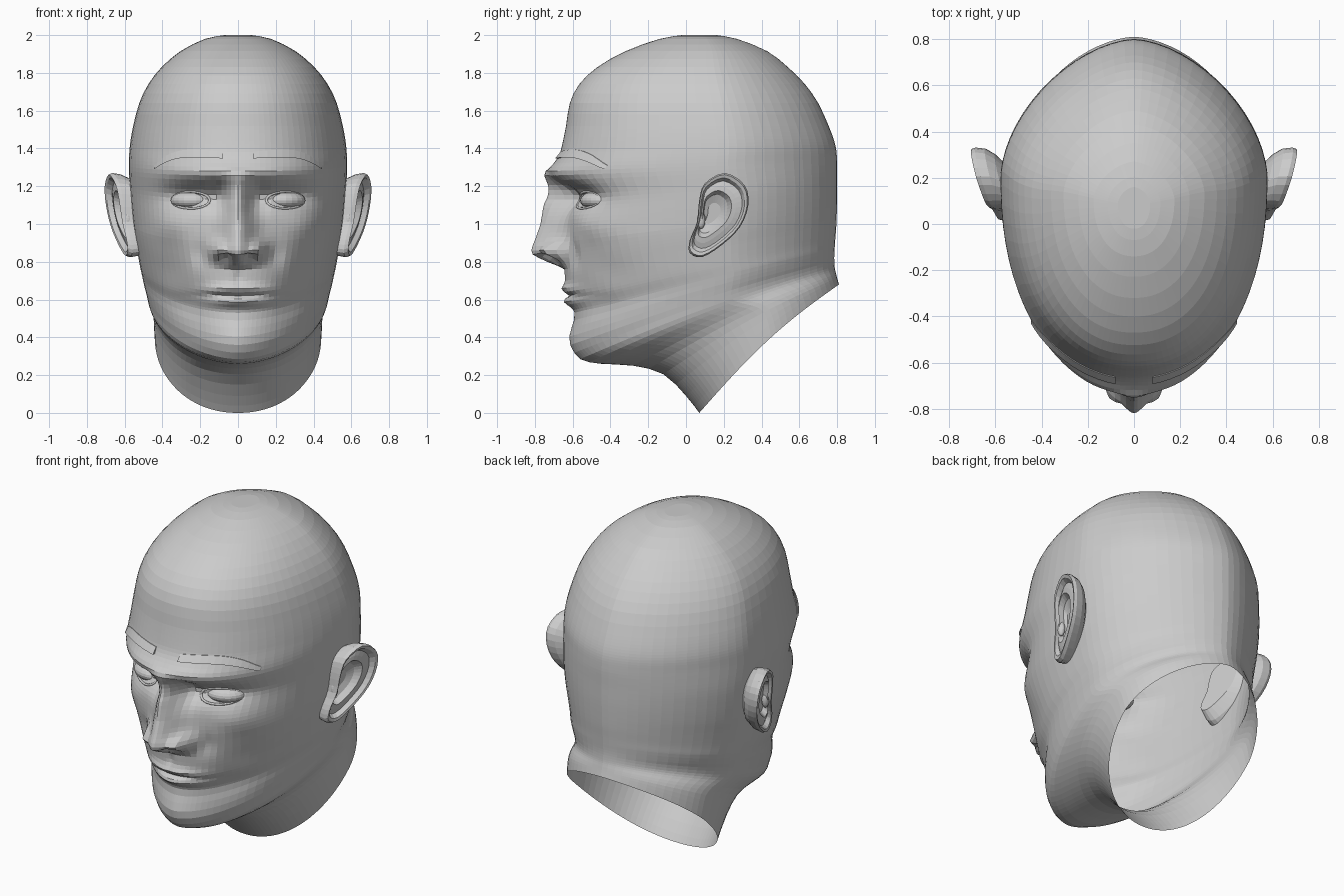
import bpy, bmesh, math
from mathutils import Vector
from mathutils.bvhtree import BVHTree

cube = bpy.data.objects.get("Cube")
if cube:
    bpy.data.objects.remove(cube, do_unlink=True)

clay = bpy.data.materials.new("clay_grey")
clay.use_nodes = True
clay.diffuse_color = (0.6, 0.6, 0.6, 1)
clay.node_tree.nodes["Principled BSDF"].inputs["Base Color"].default_value = (0.6, 0.6, 0.6, 1)


def bump(v, centre, spread):
    return math.exp(-((v - centre) / spread) ** 2)


def lerp_keys(keys, v):
    if v <= keys[0][0]:
        return keys[0][1]
    for (a, fa), (b, fb) in zip(keys, keys[1:]):
        if v <= b:
            return fa + (fb - fa) * (v - a) / (b - a)
    return keys[-1][1]


def spline(points, steps, closed=False):
    """Catmull-Rom resampling; steps(p, q) gives the cuts per span."""
    n = len(points)
    pick = lambda i: points[i % n] if closed else points[max(0, min(n - 1, i))]
    out = []
    for i in range(n if closed else n - 1):
        span = [pick(i + k) for k in (-1, 0, 1, 2)]
        count = steps(span[1], span[2])
        for k in range(count):
            t = k / count
            out.append([b + t * ((c - a) + t * ((2 * a - 5 * b + 4 * c - d) + t * (3 * b - a - 3 * c + d))) / 2
                        for a, b, c, d in zip(*span)])
    if not closed:
        out.append(list(points[-1]))
    return out


def loft(name, loops, cap_end=True):
    bm = bmesh.new()
    rings = [[bm.verts.new(p) for p in loop] for loop in loops]
    for a, b in zip(rings, rings[1:]):
        for i in range(len(a)):
            j = (i + 1) % len(a)
            bm.faces.new((a[i], a[j], b[j], b[i]))
    bm.faces.new(rings[0])
    if cap_end:
        bm.faces.new(rings[-1][::-1])
    bmesh.ops.recalc_face_normals(bm, faces=bm.faces)
    mesh = bpy.data.meshes.new(name)
    bm.to_mesh(mesh)
    bm.free()
    obj = bpy.data.objects.new(name, mesh)
    mesh.materials.append(clay)
    bpy.context.collection.objects.link(obj)
    return obj


def ellipsoid(name, place, radii, turn=0):
    bpy.ops.mesh.primitive_uv_sphere_add(segments=20, ring_count=12, location=place, rotation=(0, 0, turn))
    obj = bpy.context.object
    obj.name = name
    obj.scale = radii
    obj.data.materials.append(clay)


def tube(name, points, radius):
    data = bpy.data.curves.new(name, "CURVE")
    data.dimensions = "3D"
    data.bevel_depth = radius
    data.bevel_resolution = 1
    data.use_fill_caps = True
    line = data.splines.new("POLY")
    line.points.add(len(points) - 1)
    for p, co in zip(line.points, points):
        p.co = (*co, 1)
    data.materials.append(clay)
    bpy.context.collection.objects.link(bpy.data.objects.new(name, data))


# Head rings: front y, front z, back y, back z, half width
ROWS = [
    (-.02, 2, .16, 2, .07), (-.14, 1.98, .27, 1.98, .175), (-.32, 1.915, .43, 1.915, .305),
    (-.47, 1.83, .54, 1.83, .405), (-.565, 1.74, .63, 1.74, .475), (-.615, 1.64, .7, 1.64, .523),
    (-.635, 1.52, .755, 1.52, .555), (-.66, 1.4, .79, 1.42, .573), (-.69, 1.28, .8, 1.33, .578),
    (-.64, 1.13, .8, 1.22, .573), (-.64, 1, .8, 1.13, .565), (-.645, .86, .798, 1.05, .553),
    (-.645, .74, .795, .98, .537), (-.63, .62, .79, .915, .522), (-.59, .53, .787, .87, .51),
    (-.6, .45, .785, .835, .5), (-.605, .36, .785, .805, .487), (-.56, .285, .787, .775, .476),
    (-.45, .26, .79, .755, .466), (-.28, .25, .795, .735, .456), (-.12, .205, .8, .715, .448),
    (0, .09, .805, .697, .444), (.07, 0, .81, .68, .44)]
NOSE = [(.765, 0), (.8, .09), (.835, .165), (.865, .175), (.92, .155), (1, .13), (1.1, .12), (1.2, .06), (1.3, 0)]
NOSE_WIDTH = [(.8, .085), (.87, .09), (1, .08), (1.13, .055), (1.3, .08)]
ROUNDNESS = [(0, 2.1), (.2, 2.1), (.3, 1.75), (.5, 1.85), (.9, 2.2)]
WIDEST = [(0, .5), (.25, .58), (.4, .6)]
SAG = [(0, .05), (.25, .03), (.6, 0)]


def face_depth(x, z):
    """Push (+) or pull (-) along y that models the face."""
    x = abs(x)
    d = -lerp_keys(NOSE, z) * bump(x, 0, lerp_keys(NOSE_WIDTH, z))
    d -= .08 * bump(x, .105, .04) * bump(z, .86, .045)      # nose wings
    d -= .045 * bump(x, .08, .28) * bump(z, 1.27, .05)      # brow ridge
    d += .07 * bump(x, .25, .14) * bump(z, 1.15, .06)       # eye sockets
    d += .045 * bump(x, .11, .05) * bump(z, 1.15, .07)      # inner eye corners
    d -= .025 * bump(x, .36, .1) * bump(z, .99, .07)        # cheekbones
    d += .03 * bump(x, .36, .1) * bump(z, .74, .13)         # cheek hollows
    d += .02 * bump(x, .27, .08) * bump(z, .6, .1)          # beside the mouth
    d += .02 * bump(x, .2, .04) * bump(z, .84, .07)         # smile folds
    d -= .025 * bump(x, .05, .12) * bump(z, .655, .025)     # upper lip
    d += .022 * bump(x, 0, .17) * bump(z, .622, .014)       # mouth line
    d -= .03 * bump(x, 0, .12) * bump(z, .587, .026)        # lower lip
    d += .012 * bump(x, 0, .02) * bump(z, .72, .04)         # philtrum
    d -= .012 * bump(x, 0, .12) * bump(z, .4, .06)          # chin
    return d


def head_ring(row, half=40):
    yf, zf, yb, zb, width = row
    middle = yf + (yb - yf) * lerp_keys(WIDEST, zf)
    ring = []
    for j in range(2 * half):
        side = 1 if j <= half else -1
        u = j / half if j <= half else 2 - j / half
        a = math.pi * u ** 1.4
        front = a < math.pi / 2
        power = 2 / (lerp_keys(ROUNDNESS, zf) if front else 1.68)
        x = side * width * max(0, math.sin(a)) ** power
        reach = abs(math.cos(a)) ** power
        y = middle - (middle - yf) * reach if front else middle + (yb - middle) * reach
        t = (y - yf) / (yb - yf)
        z = zf + (zb - zf) * t + lerp_keys(SAG, zf) * math.sin(math.pi * t)
        if front:
            y += face_depth(x, z)
            z += .03 * bump(abs(x), .06, .028) * bump(z, .81, .025)   # nostrils
        ring.append((x, y, z))
    return ring


rows = spline(ROWS, lambda p, q: 6 if .5 < q[1] < 1.45 else 2)
head = loft("head", [head_ring(r) for r in rows], cap_end=False)

# Surface probe for parts that rest on the face
bm = bmesh.new()
bm.from_mesh(head.data)
skin = BVHTree.FromBMesh(bm)
bm.free()


def skin_y(x, z):
    spot = skin.ray_cast(Vector((x, -2, z)), Vector((0, 1, 0)))[0]
    return spot.y if spot else -.5


# Ear outline in side view: y, z
EAR = [(.206, 1.27), (.31, 1.206), (.33, 1.1), (.286, .984), (.19, .889), (.085, .825),
       (.02, .847), (.02, .915), (.058, 1.01), (.07, 1.127), (.1, 1.215)]
# Ear loops: scale, outward offset, shift in y
EAR_LOOPS = [(.65, -.13, -.04), (.88, -.085, -.01), (.97, -.05, 0), (1, -.01, 0), (.96, .01, 0), (.88, .006, 0),
             (.8, -.02, 0), (.68, -.012, -.01), (.56, -.008, -.015), (.46, -.04, -.02), (.25, -.055, -.02)]
outline = spline(EAR, lambda p, q: 3, closed=True)
BROW = [(.08, 1.365, .018), (.2, 1.373, .02), (.3, 1.37, .02), (.38, 1.345, .017), (.445, 1.3, .01)]


def ear_point(side, y, z, out=0):
    return (side * (.595 + (y - .04) * .29 + (z - 1) * .12 + out), y, z)


for side, label in ((1, "left"), (-1, "right")):
    # Ear
    loops = [[ear_point(side, .16 + (y - .16) * s + shift, 1.06 + (z - 1.06) * s, out)
              for y, z in outline] for s, out, shift in EAR_LOOPS]
    loft(label + "_ear", loops)
    ellipsoid(label + "_ear_tragus", ear_point(side, .08, 1.02, -.025), (.02, .022, .045))

    # Eyebrow, thick below and fading into the forehead
    strip = []
    for x, z, h in spline(BROW, lambda p, q: 3):
        strip.append([(side * x, skin_y(x, z + dz) + dy, z + dz)
                      for dz, dy in ((-h, .012), (-h, -.016), (h, -.004), (h, .012))])
    loft(label + "_eyebrow", strip)

    # Eye and lids
    ellipsoid(label + "_eye", (side * .25, skin_y(.25, 1.125) + .045, 1.125), (.112, .085, .05), side * .45)
    for lid, rise in (("upper", .046), ("lower", -.043)):
        arc = []
        for k in range(11):
            t = math.pi * k / 10
            x, z = .25 + .1 * math.cos(t), 1.125 + rise * math.sin(t)
            arc.append((side * x, skin_y(x, z), z))
        tube(label + "_" + lid + "_eyelid", arc, .007)
